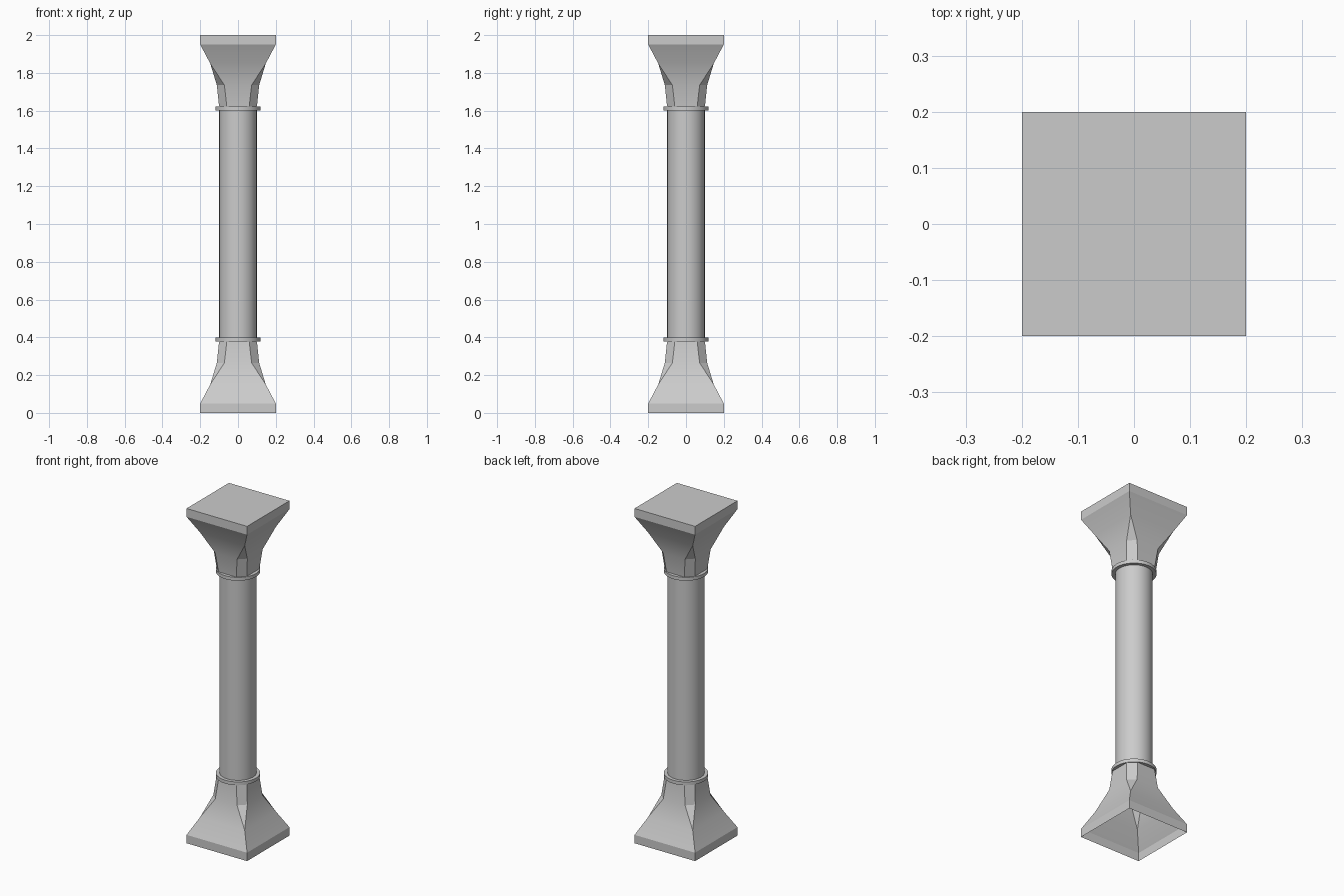
import bpy, bmesh, math

if "Cube" in bpy.data.objects:
    bpy.data.objects.remove(bpy.data.objects["Cube"])

# (height, half width of the body, half width of each flat face)
FLARE = [(0.0, 0.2, 0.2), (0.05, 0.2, 0.2), (0.15, 0.147, 0.147),
         (0.265, 0.112, 0.072), (0.38, 0.1, 0.059)]


def finish(bm, name, angle):
    bmesh.ops.remove_doubles(bm, verts=bm.verts, dist=1e-5)
    bmesh.ops.recalc_face_normals(bm, faces=bm.faces)
    me = bpy.data.meshes.new(name)
    bm.to_mesh(me)
    bm.free()
    ob = bpy.data.objects.new(name, me)
    bpy.context.collection.objects.link(ob)
    bpy.ops.object.select_all(action='DESELECT')
    ob.select_set(True)
    bpy.context.view_layer.objects.active = ob
    bpy.ops.object.shade_smooth_by_angle(angle=math.radians(angle))
    return ob


def bridge(bm, a, b):
    n = len(a)
    for i in range(n):
        j = (i + 1) % n
        vs = [a[i], a[j], b[j], b[i]]
        bm.faces.new(vs)


def flared_block(name, top):
    """Square slab flaring into a chamfered neck; mirrored for the capital."""
    bm = bmesh.new()
    rows = []
    for z, w, f in FLARE:
        pts = [(w, -f), (w, f), (f, w), (-f, w), (-w, f), (-w, -f), (-f, -w), (f, -w)]
        rows.append([bm.verts.new((x, y, 2 - z if top else z)) for x, y in pts])
    for a, b in zip(rows, rows[1:]):
        bridge(bm, a, b)
    if top:
        bm.faces.new(rows[0])
    bmesh.ops.dissolve_degenerate(bm, dist=1e-5, edges=bm.edges)
    return finish(bm, name, 25)


def lathe(name, profile, closed, n=32):
    """Revolve (radius, height) points around z."""
    bm = bmesh.new()
    rows = [[bm.verts.new((r * math.cos(2 * math.pi * i / n),
                           r * math.sin(2 * math.pi * i / n), z))
             for i in range(n)] for r, z in profile]
    for a, b in zip(rows, rows[1:] + (rows[:1] if closed else [])):
        bridge(bm, a, b)
    return finish(bm, name, 30)


# Base (open underneath) and capital
flared_block("base", False)
flared_block("capital", True)

# Round shaft
lathe("shaft", [(0.1, 0.38), (0.1, 1.62)], False)

# Collar rings where the shaft meets base and capital
for name, z in (("lower_collar", 0.379), ("upper_collar", 1.601)):
    lathe(name, [(0.098, z), (0.12, z), (0.12, z + 0.02), (0.098, z + 0.02)], True)
